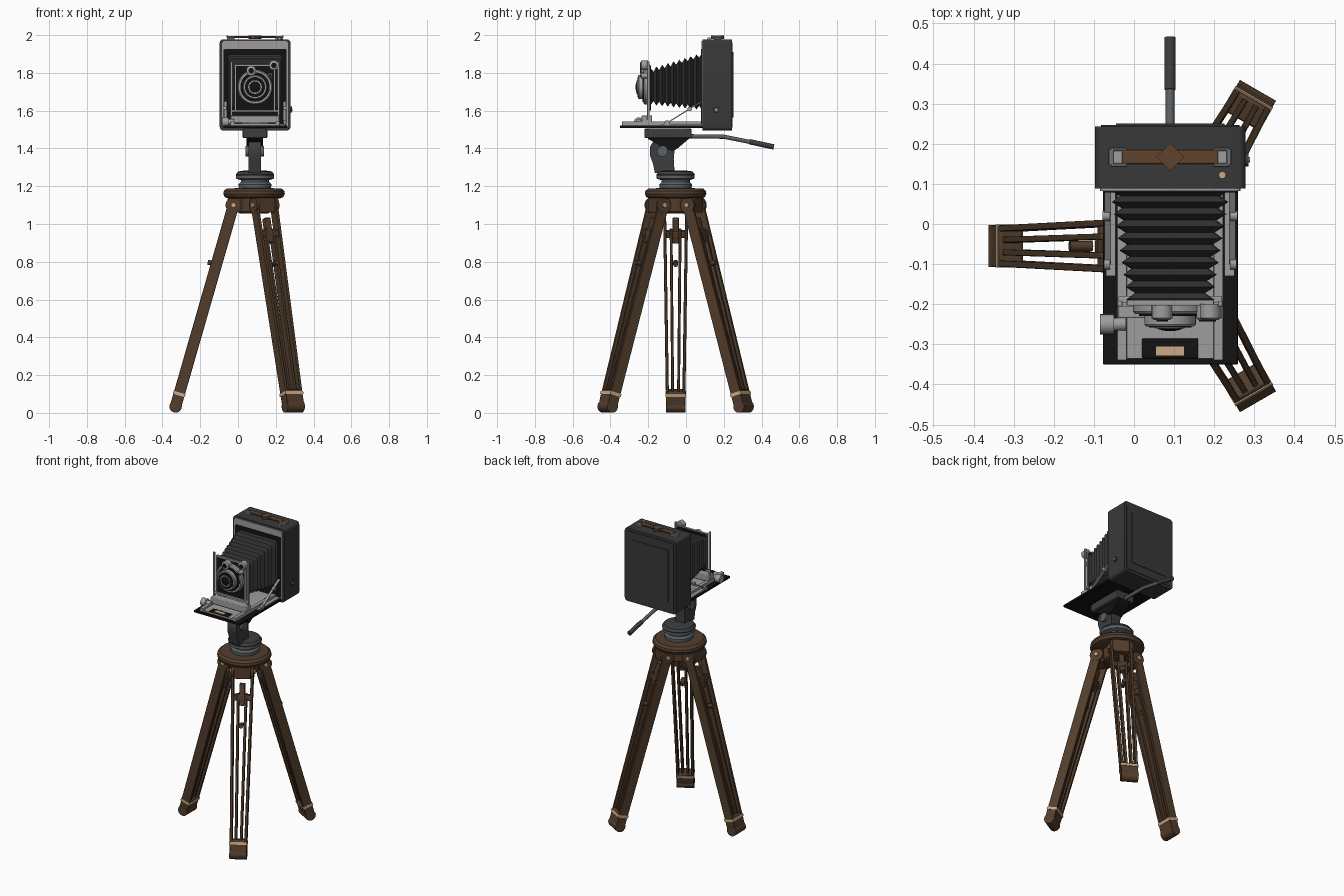
import bpy, bmesh, math
from mathutils import Matrix, Vector

if "Cube" in bpy.data.objects:
    bpy.data.objects.remove(bpy.data.objects["Cube"])

def mat(name, r, g, b):
    m = bpy.data.materials.new(name)
    m.diffuse_color = (r, g, b, 1)
    m.use_nodes = True
    m.node_tree.nodes["Principled BSDF"].inputs["Base Color"].default_value = m.diffuse_color
    return m

WOOD = mat("brown wood", 0.085, 0.047, 0.025)
STRAP = mat("brown leather", 0.12, 0.055, 0.025)
BODY = mat("dark grey leather", 0.04, 0.04, 0.04)
CLOTH = mat("bellows cloth", 0.03, 0.03, 0.031)
BLACK = mat("black", 0.006, 0.006, 0.006)
STEEL = mat("light metal", 0.34, 0.34, 0.34)
GREY = mat("head grey", 0.11, 0.12, 0.13)
HEAD = mat("dark head metal", 0.045, 0.047, 0.05)
BRASS = mat("brass", 0.6, 0.4, 0.24)

M = Matrix.Identity(4)   # placement used by all helpers

def finish(name, bm, m, bevel=0):
    bmesh.ops.recalc_face_normals(bm, faces=bm.faces)
    bm.transform(M)
    me = bpy.data.meshes.new(name)
    bm.to_mesh(me)
    bm.free()
    me.materials.append(m)
    ob = bpy.data.objects.new(name, me)
    bpy.context.collection.objects.link(ob)
    if bevel:
        b = ob.modifiers.new("bevel", 'BEVEL')
        b.width, b.segments, b.limit_method = bevel, 2, 'ANGLE'
    return ob

def box(name, m, lo, hi, bevel=0):
    bm = bmesh.new()
    bmesh.ops.create_cube(bm, size=1)
    for v in bm.verts:
        v.co = [a + (c + .5) * (b - a) for a, b, c in zip(lo, hi, v.co)]
    return finish(name, bm, m, bevel)

def beam(name, m, p0, p1, width, depth, bevel=0):
    """Bar from p0 to p1; width along local y, depth across."""
    p0, p1 = Vector(p0), Vector(p1)
    z = (p1 - p0).normalized()
    x = Vector((0, 1, 0)).cross(z).normalized()
    y = z.cross(x)
    bm = bmesh.new()
    bmesh.ops.create_cube(bm, size=1)
    for v in bm.verts:
        c = v.co.copy()
        v.co = p0 + x * c.x * depth + y * c.y * width + (p1 - p0) * (c.z + .5)
    return finish(name, bm, m, bevel)

def rod(name, m, p0, p1, r, r2=None, n=24):
    p0, p1 = Vector(p0), Vector(p1)
    d = p1 - p0
    bm = bmesh.new()
    bmesh.ops.create_cone(bm, cap_ends=True, segments=n, radius1=r, radius2=r if r2 is None else r2, depth=d.length)
    bm.transform(Matrix.Translation((p0 + p1) / 2) @ d.to_track_quat('Z', 'Y').to_matrix().to_4x4())
    return finish(name, bm, m)

def loft(name, m, rings):
    bm = bmesh.new()
    vs = [[bm.verts.new(p) for p in r] for r in rings]
    for a, b in zip(vs, vs[1:]):
        for i in range(len(a)):
            j = (i + 1) % len(a)
            bm.faces.new((a[i], a[j], b[j], b[i]))
    bm.faces.new(vs[0])
    bm.faces.new(vs[-1][::-1])
    return finish(name, bm, m)

def lathe(name, m, prof, c, axis='Z', n=48):
    rings = []
    for r, h in prof:
        ang = [2 * math.pi * i / n for i in range(n)]
        if axis == 'Z':
            rings.append([(c[0] + r * math.cos(a), c[1] + r * math.sin(a), h) for a in ang])
        else:
            rings.append([(c[0] + r * math.cos(a), h, c[1] + r * math.sin(a)) for a in ang])
    return loft(name, m, rings)

def panel(name, m, x0, x1, z0, z1, y0, y1, r=.02):
    """Rounded rectangle in xz, extruded along y."""
    pts = []
    for cx, cz, a0 in ((x1-r, z1-r, 0), (x0+r, z1-r, 90), (x0+r, z0+r, 180), (x1-r, z0+r, 270)):
        for k in range(6):
            a = math.radians(a0 + 18 * k)
            pts.append((cx + r * math.cos(a), cz + r * math.sin(a)))
    return loft(name, m, [[(x, y, z) for x, z in pts] for y in (y0, y1)])

def side_prism(name, m, pts, x0, x1):
    return loft(name, m, [[(x, y, z) for y, z in pts] for x in (x0, x1)])

CX, TY = 0.09, -0.055

# Tripod crown
lathe("tripod_crown", WOOD, [(.135, 1.135), (.155, 1.142), (.163, 1.16), (.16, 1.175), (.145, 1.188), (.08, 1.19)], (.085, TY))
lathe("crown_hub", WOOD, [(.075, 1.055), (.085, 1.065), (.085, 1.14)], (.085, TY))

# Three legs: local x is outward, local y across the leg
for k, ang in enumerate((60, 180, 300), 1):
    M = Matrix.Translation((.085, TY, 0)) @ Matrix.Rotation(math.radians(ang), 4, 'Z')
    at = lambda z, t=0: Vector((.415 - .306 * (z - .035) / 1.065, t, z))
    for s in (-1, 1):
        beam(f"leg_{k}_outer_slat", WOOD, at(.05, s*.043), at(1.1, s*.059), .016, .06, .003)
        beam(f"leg_{k}_inner_slat", WOOD, at(.05, s*.015), at(.97, s*.024), .015, .045, .003)
        rod(f"leg_{k}_slat_end", WOOD, at(1.1, s*.051), at(1.1, s*.068), .042)
        rod(f"leg_{k}_hinge_bolt", BRASS, at(1.1, s*.066), at(1.1, s*.076), .013, n=12)
    box(f"leg_{k}_hinge_block", WOOD, (.06, -.05, 1.06), (.14, .05, 1.14), .006)
    beam(f"leg_{k}_slider_head", WOOD, at(.9), at(1.03), .034, .035, .004)
    beam(f"leg_{k}_cross_tie", WOOD, at(.93), at(.965), .115, .04, .004)
    beam(f"leg_{k}_foot", WOOD, at(.035), at(.12), .1, .06, .006)
    rod(f"leg_{k}_foot_roll", WOOD, at(.034, -.052), at(.034, .052), .033)
    beam(f"leg_{k}_brass_band", BRASS, at(.092), at(.108), .108, .066)
    rod(f"leg_{k}_clamp_knob", WOOD, at(.785) - Vector((.01, 0, 0)), at(.785) + Vector((.046, 0, .013)), .013, n=16)
M = Matrix.Identity(4)

# Pan head base and tilt column
lathe("pan_base", GREY, [(.085, 1.188), (.087, 1.21), (.075, 1.222), (.075, 1.232), (.1, 1.24), (.1, 1.255)], (CX, TY))
lathe("pan_disc", HEAD, [(.1, 1.255), (.102, 1.262), (.09, 1.278), (.05, 1.284)], (CX, TY))
side_prism("tilt_column", HEAD, [(-.165, 1.27), (-.06, 1.27), (-.065, 1.34), (-.06, 1.4), (-.08, 1.44), (-.12, 1.455),
    (-.165, 1.45), (-.19, 1.41), (-.19, 1.36), (-.175, 1.32)], .055, .122)
side_prism("tilt_bracket", BLACK, [(-.22, 1.49), (.03, 1.49), (.02, 1.455), (-.045, 1.4), (-.07, 1.385), (-.13, 1.41), (-.2, 1.45)], .045, .132)
box("camera_plate", HEAD, (.025, -.22, 1.455), (.155, .03, 1.505), .006)
rod("tilt_axle", GREY, (.04, -.125, 1.385), (.138, -.125, 1.385), .028)

# Pan handle
rod("handle_arm", GREY, (CX, -.02, 1.465), (CX, .2, 1.462), .011, n=16)
rod("handle_bend", GREY, (CX, .195, 1.463), (CX, .345, 1.433), .011, n=16)
rod("handle_grip", HEAD, (CX, .335, 1.436), (CX, .465, 1.408), .014, n=16)

# Camera box
panel("camera_box", BODY, -.097, .278, 1.495, 1.978, .088, .243)
panel("front_trim", STEEL, -.085, .266, 1.512, 1.968, .082, .09, .015)
panel("front_opening", BLACK, -.077, .258, 1.53, 1.926, .079, .09, .008)
panel("back_door", BODY, -.082, .263, 1.512, 1.962, .24, .247, .02)
panel("back_inner_panel", BODY, -.045, .226, 1.565, 1.91, .244, .251, .006)
rod("side_dial", HEAD, (.27, .16, 1.605), (.286, .16, 1.605), .016)
rod("side_dial_cap", STEEL, (.28, .16, 1.605), (.289, .16, 1.605), .007, n=12)
rod("release_button", BRASS, (.22, .122, 1.97), (.22, .122, 1.988), .009, n=16)

# Carrying strap
box("strap", STRAP, (-.03, .15, 1.985), (.21, .184, 1.994), .003)
rod("strap_diamond", STRAP, (CX, .167, 1.98), (CX, .167, 1.998), .035, n=4)
for s in (-1, 1):
    x = CX + s * .128
    box("strap_clip", STEEL, (x - .02, .147, 1.975), (x + .02, .187, 1.984), .003)
    for y in (.148, .186):
        rod("strap_loop_side", STEEL, (x - .019, y, 1.99), (x + .019, y, 1.99), .004, n=8)
    rod("strap_loop_end", STEEL, (x + s*.019, .148, 1.992), (x + s*.019, .186, 1.992), .006, n=8)

# Drop bed, rails, focus track
box("bed", BLACK, (-.077, -.35, 1.508), (.259, .09, 1.522), .002)
box("focus_track", STEEL, (-.02, -.335, 1.52), (.2, .085, 1.532))
box("track_recess", BLACK, (.02, -.335, 1.53), (.16, -.285, 1.536), .004)
box("track_plate", BRASS, (.055, -.328, 1.534), (.125, -.305, 1.539))
for s in (-1, 1):
    x = CX + s * .12
    box("bed_rail", STEEL, (x - .012, -.34, 1.52), (x + .012, .085, 1.543), .002)
    box("side_rail", STEEL, (x + s*.028 - .012, -.13, 1.52), (x + s*.028 + .012, .085, 1.53))
    beam("bed_strut", STEEL, (CX + s*.155, -.1, 1.535), (CX + s*.155, .085, 1.65), .006, .016)
    rod("strut_pivot", STEEL, (CX + s*.15, -.1, 1.535), (CX + s*.165, -.1, 1.535), .014, n=16)
    rod("strut_upper_pivot", STEEL, (CX + s*.15, .02, 1.61), (CX + s*.168, .02, 1.61), .012, n=16)
rod("focus_knob", STEEL, (-.085, -.25, 1.54), (-.05, -.25, 1.54), .025, n=20)
rod("focus_knob_shaft", STEEL, (-.05, -.25, 1.54), (-.02, -.25, 1.54), .016)

# Bellows
rings, folds = [], 9
for i in range(2 * folds + 1):
    t = i / (2 * folds)
    d = .022 if i % 2 else 0
    hw, hh = .15 - .043 * t - d, .152 - .055 * t - d
    y, cz = .085 - .272 * t, 1.755 - .028 * t
    rings.append([(CX + a * hw, y, cz + b * hh) for a, b in ((-1, -.9), (-.93, -1), (.93, -1), (1, -.9), (1, .9), (.93, 1), (-.93, 1), (-1, .9))])
loft("bellows", CLOTH, rings)

# Front standard
panel("lens_board", BLACK, -.018, .198, 1.6, 1.84, -.198, -.186, .012)
box("standard_foot", STEEL, (-.04, -.235, 1.535), (.22, -.18, 1.575), .004)
for s in (-1, 1):
    x = CX + s * .125
    box("standard_upright", STEEL, (x - .006, -.206, 1.55), (x + .006, -.192, 1.86), .002)
    box("board_edge", STEEL, (CX + s*.105 - .004, -.203, 1.6), (CX + s*.105 + .004, -.19, 1.84))
box("board_top_edge", STEEL, (-.018, -.203, 1.836), (.198, -.19, 1.845))
box("standard_crossbar", STEEL, (-.04, -.206, 1.592), (.22, -.194, 1.604))

# Lens and shutter, stepped rings toward the front
LC = (CX, 1.725)
lathe("shutter_case", STEEL, [(.093, -.196), (.093, -.218), (.087, -.225), (.06, -.225)], LC, 'Y')
lathe("shutter_scale", BLACK, [(.078, -.22), (.078, -.229), (.06, -.229)], LC, 'Y')
lathe("lens_barrel", STEEL, [(.064, -.22), (.064, -.25), (.06, -.255), (.045, -.255)], LC, 'Y')
lathe("lens_inner_ring", BLACK, [(.053, -.25), (.053, -.258), (.03, -.258)], LC, 'Y')
lathe("lens_rim", STEEL, [(.036, -.25), (.036, -.261), (.02, -.261)], LC, 'Y')
lathe("lens_glass", BLACK, [(.03, -.25), (.03, -.262), (.02, -.265), (.008, -.267)], LC, 'Y')
for name, x, z, r in (("speed_dial", .07, 1.812, .026), ("viewfinder", .19, 1.84, .026), ("aperture_lever", CX + .08, 1.785, .014)):
    lathe(name, STEEL, [(r, -.2), (r, -.235), (r * .7, -.24)], (x, z), 'Y', 20)
    lathe(name + "_centre", BLACK, [(r * .55, -.236), (r * .55, -.243)], (x, z), 'Y', 16)

# Smooth round parts, keep edges sharp
bpy.ops.object.select_all(action='SELECT')
bpy.context.view_layer.objects.active = bpy.data.objects["bellows"]
bpy.data.objects["bellows"].select_set(False)
bpy.ops.object.shade_smooth_by_angle(angle=math.radians(35))
